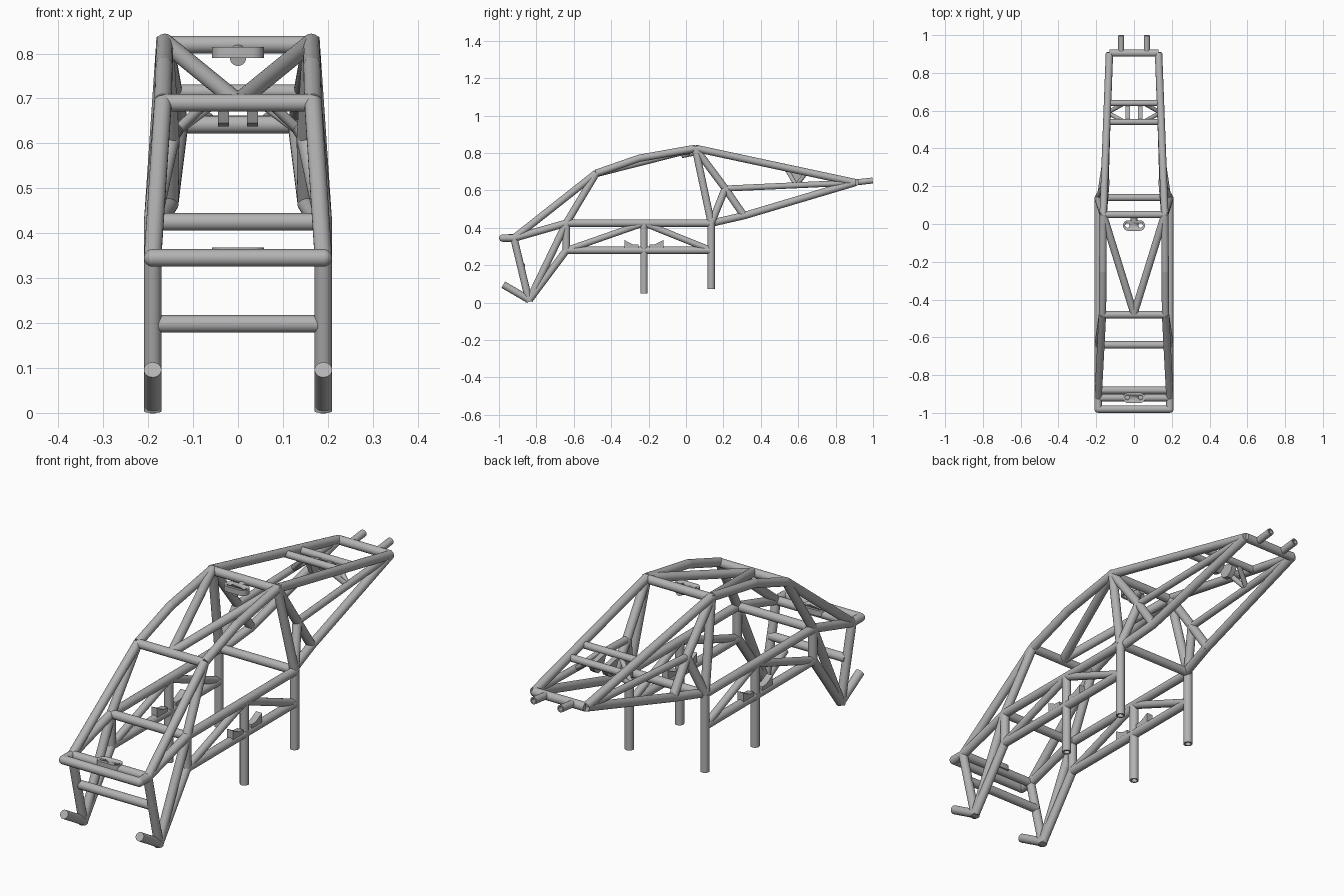
import bpy
import bmesh
import math
from mathutils import Vector, Matrix

cube = bpy.data.objects.get("Cube")
if cube:
    bpy.data.objects.remove(cube)

R = 0.0195      # main tube radius
SIDES = 24

steel = bpy.data.materials.new("bare_steel_grey")
steel.use_nodes = True
GREY = (0.45, 0.45, 0.45, 1)
steel.diffuse_color = GREY
steel.node_tree.nodes["Principled BSDF"].inputs["Base Color"].default_value = GREY


def finish(bm, name):
    bmesh.ops.recalc_face_normals(bm, faces=bm.faces)
    mesh = bpy.data.meshes.new(name)
    bm.to_mesh(mesh)
    bm.free()
    mesh.materials.append(steel)
    obj = bpy.data.objects.new(name, mesh)
    bpy.context.collection.objects.link(obj)
    bpy.ops.object.select_all(action="DESELECT")
    obj.select_set(True)
    bpy.context.view_layer.objects.active = obj
    bpy.ops.object.shade_smooth_by_angle(angle=math.radians(35))
    return obj


def tube(name, points, r=R, hollow=False):
    """Straight tube segments through the points, with round joints at bends."""
    bm = bmesh.new()
    pts = [Vector(p) for p in points]
    for a, b in zip(pts, pts[1:]):
        d = b - a
        turn = d.to_track_quat("Z", "Y").to_matrix().to_4x4()
        new = bmesh.ops.create_cone(
            bm, cap_ends=True, segments=SIDES, radius1=r, radius2=r,
            depth=d.length, matrix=Matrix.Translation((a + b) / 2) @ turn)
        if hollow:
            end = b - d.normalized() * 0.08
            cap = max({f for v in new["verts"] for f in v.link_faces},
                      key=lambda f: f.calc_center_median().dot(d))
            bmesh.ops.inset_region(bm, faces=[cap], thickness=r * 0.35)
            rim = bmesh.ops.extrude_face_region(bm, geom=[cap])["geom"]
            bmesh.ops.translate(bm, vec=end - b,
                                verts=[g for g in rim if isinstance(g, bmesh.types.BMVert)])
            if cap.is_valid:
                bmesh.ops.delete(bm, geom=[cap], context="FACES_ONLY")
    for p in pts[1:-1]:
        bmesh.ops.create_uvsphere(bm, u_segments=SIDES, v_segments=12, radius=r,
                                  matrix=Matrix.Translation(p))
    return finish(bm, name)


def pair(name, *points, **options):
    for side, s in (("left", 1), ("right", -1)):
        tube(f"{side}_{name}", [(s * x, y, z) for x, y, z in points], **options)


def cross(name, x, y, z, r=R):
    tube(name, [(-x, y, z), (x, y, z)], r)


def prism(name, outline, depth):
    """Extrude a flat closed outline along the depth vector."""
    bm = bmesh.new()
    face = bm.faces.new([bm.verts.new(p) for p in outline])
    geom = bmesh.ops.extrude_face_region(bm, geom=[face])["geom"]
    bmesh.ops.translate(bm, vec=depth, verts=[g for g in geom if isinstance(g, bmesh.types.BMVert)])
    return finish(bm, name)


def mount_plate(name, y, z, thick):
    """Rounded plate with two bolt holes, lying flat."""
    half, r = 0.03, 0.028
    outline = []
    for i in range(24):
        a = math.tau * (i + 0.5) / 24
        outline.append((math.copysign(half, math.cos(a)) + r * math.cos(a),
                        y + r * math.sin(a), z))
    plate = prism(name, outline, (0, 0, thick))
    bm = bmesh.new()
    for s in (-1, 1):
        bmesh.ops.create_cone(bm, cap_ends=True, segments=16, radius1=0.012, radius2=0.012,
                              depth=0.2, matrix=Matrix.Translation((s * 0.035, y, z)))
    cutter = finish(bm, name + "_hole_cutter")
    cut = plate.modifiers.new("bolt_holes", "BOOLEAN")
    cut.object = cutter
    cut.solver = "EXACT"
    bpy.context.view_layer.objects.active = plate
    bpy.ops.object.modifier_apply(modifier=cut.name)
    bpy.data.objects.remove(cutter)


# Frame joints on the left side
nose = (0.19, -0.92, 0.345)
bumper = (0.19, -0.98, 0.345)
foot = (0.19, -0.838, 0.015)
sill_front, sill_back = (0.19, -0.64, 0.28), (0.19, 0.135, 0.28)
belt_front, belt_back = (0.19, -0.64, 0.425), (0.19, 0.135, 0.425)
belt_mid = (0.19, -0.225, 0.425)
screen = (0.167, -0.48, 0.692)
roof_bend = (0.165, -0.25, 0.772)
roof = (0.163, 0.05, 0.825)
hip = (0.15, 0.21, 0.61)
under = (0.152, 0.31, 0.465)
tail = (0.13, 0.905, 0.642)

# Front bumper and nose
tube("front_bumper", [nose, bumper, (-0.19, -0.98, 0.345), (-0.19, -0.92, 0.345)])
cross("nose_bar", 0.19, -0.92, 0.345)
cross("lower_nose_bar", 0.19, -0.88, 0.198)
pair("nose_post", nose, (0.19, -0.838, 0.004))
pair("front_foot", foot, (0.19, -0.977, 0.096))
pair("foot_to_sill_strut", foot, sill_front)
pair("foot_to_belt_strut", foot, belt_front)
pair("nose_to_belt_strut", nose, belt_front)

# Cabin sides
pair("windscreen_post", nose, screen)
pair("windscreen_strut", belt_front, screen)
pair("belt_rail", belt_front, belt_back)
pair("sill_rail", sill_front, sill_back)
pair("front_upright", sill_front, belt_front)
pair("front_side_diagonal", sill_front, belt_mid, r=0.017)
pair("rear_side_diagonal", sill_back, belt_mid, r=0.017)
pair("middle_leg", belt_mid, (0.19, -0.225, 0.05), hollow=True)
pair("rear_leg", belt_back, (0.19, 0.135, 0.073), hollow=True)
cross("front_belt_bar", 0.19, -0.64, 0.425)
cross("rear_belt_bar", 0.19, 0.14, 0.425)

# Roof
pair("roof_rail", screen, roof_bend, roof)
cross("windscreen_bar", 0.167, -0.48, 0.69)
cross("roof_bar", 0.163, 0.05, 0.82)
pair("roof_diagonal", roof, (0, -0.475, 0.692))

# Rear frame
pair("rear_hoop", belt_back, (0.162, 0.048, 0.835))
pair("tail_upper_rail", roof, tail)
pair("tail_lower_rail", (0.178, 0.135, 0.425), under, tail)
pair("tail_middle_rail", hip, tail, r=0.016)
pair("hip_strut", roof, hip, under)
pair("hip_brace", belt_back, hip)
cross("tail_bar", 0.13, 0.905, 0.642)
pair("tail_stub", (0.068, 0.9, 0.642), (0.068, 0.998, 0.653), r=0.016, hollow=True)

# Rear shock mount between two cross bars
cross("front_shock_bar", 0.145, 0.54, 0.715, 0.016)
cross("rear_shock_bar", 0.14, 0.64, 0.695, 0.016)
for y, z, label in ((0.54, 0.71, "front"), (0.64, 0.692, "rear")):
    pair(label + "_shock_brace", (0.14, 0.59, 0.625), (0.05, y, z), r=0.011)
for s, side in ((1, "left"), (-1, "right")):
    prism(side + "_shock_tab",
          [(s * 0.032 - 0.012, y, z) for y, z in
           ((0.54, 0.71), (0.64, 0.69), (0.625, 0.655), (0.60, 0.638), (0.57, 0.645))],
          (0.024, 0, 0))

# Side brackets around each middle leg
for s, side in ((1, "left"), (-1, "right")):
    for f, end in ((-1, "front"), (1, "rear")):
        prism(f"{side}_{end}_bracket",
              [(s * 0.19 - 0.015, -0.225 + f * d, z) for d, z in
               ((0.105, 0.335), (0.105, 0.29), (0.03, 0.29), (0.03, 0.31), (0.06, 0.312))],
              (0.03, 0, 0))

# Bolt plates on the nose and roof bars
mount_plate("nose_plate", -0.92, 0.343, 0.025)
mount_plate("roof_plate", -0.008, 0.79, 0.025)
tube("roof_plate_stem", [(0, -0.025, 0.79), (0, 0.05, 0.805)], 0.018)
